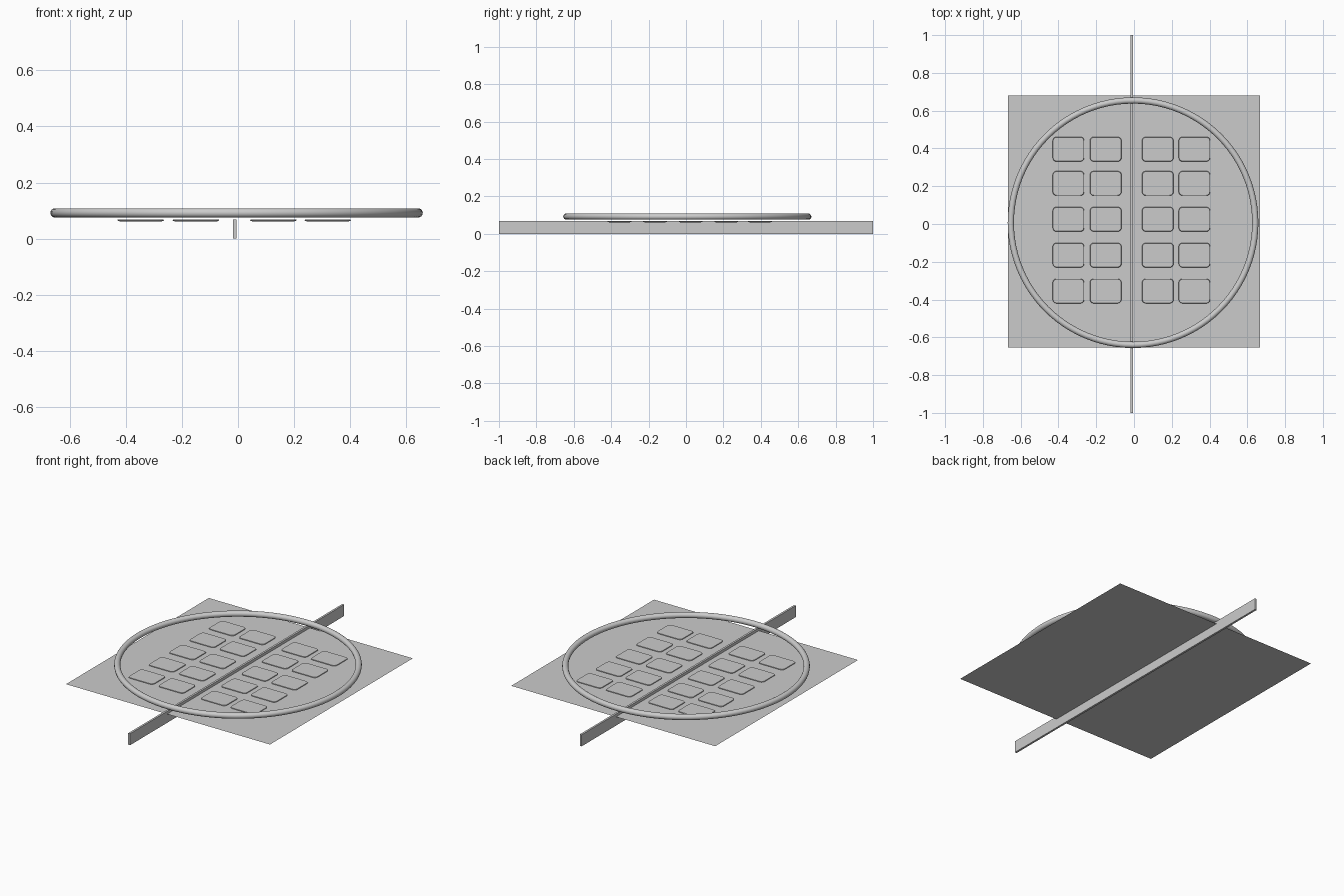
import bpy, bmesh, math

if "Cube" in bpy.data.objects:
    bpy.data.objects.remove(bpy.data.objects["Cube"])


def finish(name, bm, smooth=False):
    bmesh.ops.recalc_face_normals(bm, faces=bm.faces)
    me = bpy.data.meshes.new(name)
    bm.to_mesh(me)
    bm.free()
    for p in me.polygons:
        p.use_smooth = smooth
    ob = bpy.data.objects.new(name, me)
    bpy.context.collection.objects.link(ob)
    return ob


def rounded_loop(w, d, r, z, steps=5):
    pts = []
    for k, (sx, sy) in enumerate([(1, 1), (-1, 1), (-1, -1), (1, -1)]):
        for i in range(steps + 1):
            a = math.pi / 2 * (k + i / steps)
            pts.append((sx * (w / 2 - r) + r * math.cos(a),
                        sy * (d / 2 - r) + r * math.sin(a), z))
    return pts


def pad(name, x, y):
    # thin pad with rounded corners and a narrower underside
    bm = bmesh.new()
    loops = []
    for w, d, z in [(0.145, 0.108, 0.061), (0.167, 0.13, 0.065), (0.163, 0.126, 0.068)]:
        loops.append([bm.verts.new((x + a, y + b, c))
                      for a, b, c in rounded_loop(w, d, 0.02, z)])
    n = len(loops[0])
    for lo, hi in zip(loops, loops[1:]):
        for i in range(n):
            bm.faces.new((lo[i], lo[(i + 1) % n], hi[(i + 1) % n], hi[i]))
    bm.faces.new(loops[0][::-1])
    bm.faces.new(loops[-1])
    return finish(name, bm)


# flat square sheet, no thickness
bm = bmesh.new()
bm.faces.new([bm.verts.new((sx * 0.667, 0.013 + sy * 0.667, 0.052))
              for sx, sy in [(-1, -1), (1, -1), (1, 1), (-1, 1)]])
finish("base_sheet", bm)

# long thin divider bar
bm = bmesh.new()
bmesh.ops.create_cube(bm, size=1)
bmesh.ops.scale(bm, vec=(0.012, 2.0, 0.068), verts=bm.verts)
bmesh.ops.translate(bm, vec=(-0.012, 0, 0.034), verts=bm.verts)
finish("divider_bar", bm)

# round rim
bpy.ops.mesh.primitive_torus_add(location=(-0.005, 0.007, 0.092), major_radius=0.647,
                                 minor_radius=0.0165, major_segments=96, minor_segments=16)
bpy.context.object.name = "round_rim"
bpy.ops.object.shade_smooth()

# grid of pads, four columns by five rows
for ci, x in enumerate([-0.347, -0.150, 0.126, 0.320]):
    for ri, y in enumerate([0.396, 0.215, 0.025, -0.165, -0.355]):
        pad(f"pad_{ci + 1}_{ri + 1}", x, y)
